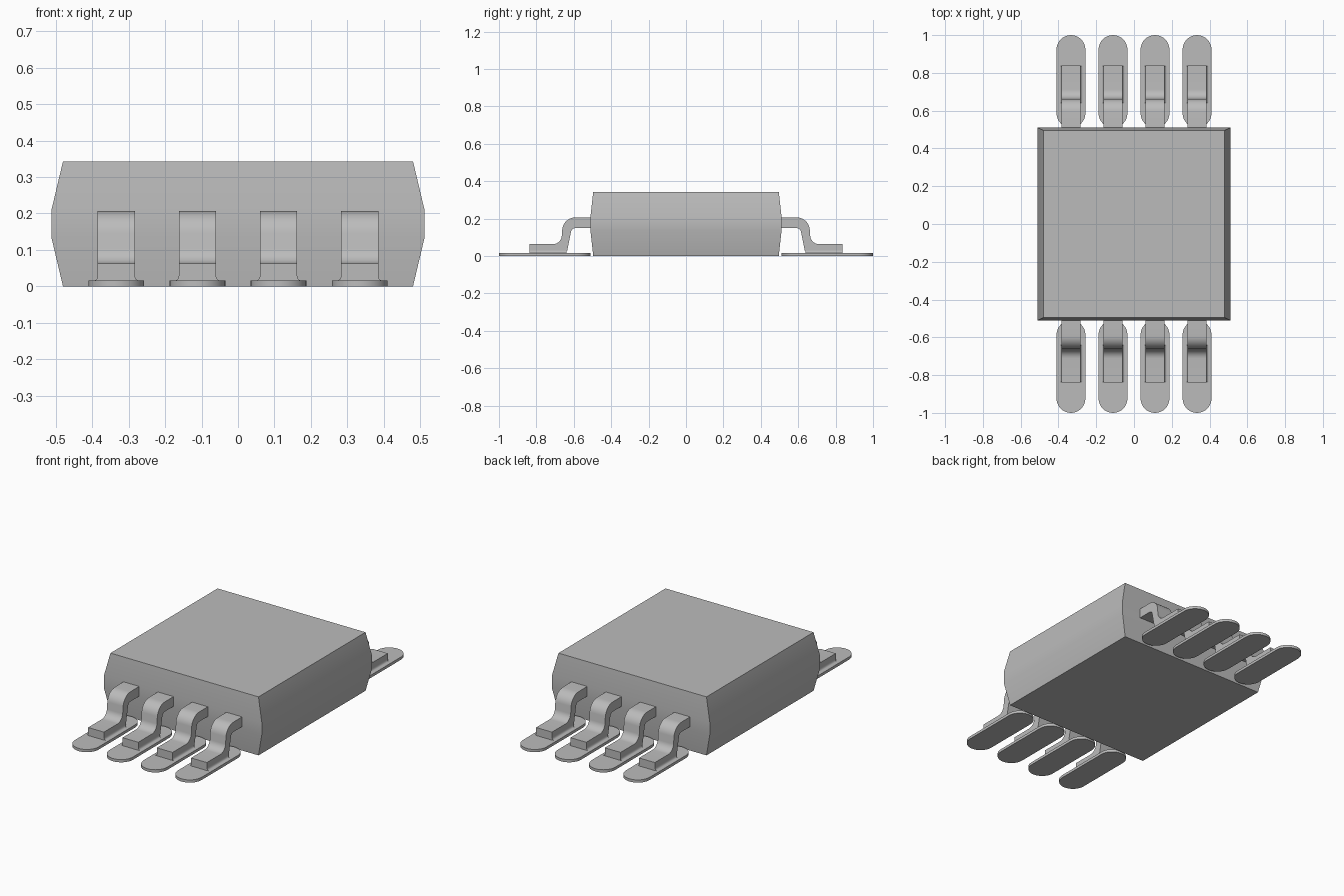
import bpy, bmesh, math
from mathutils import Vector

cube = bpy.data.objects.get("Cube")
if cube:
    bpy.data.objects.remove(cube, do_unlink=True)

grey = bpy.data.materials.new("plain_grey")
grey.use_nodes = True
colour = (0.5, 0.5, 0.5, 1)
grey.diffuse_color = colour
grey.node_tree.nodes["Principled BSDF"].inputs["Base Color"].default_value = colour


def loft(name, rings):
    """Skin a stack of matching closed rings and cap both ends."""
    bm = bmesh.new()
    loops = [[bm.verts.new(p) for p in ring] for ring in rings]
    for a, b in zip(loops, loops[1:]):
        for i in range(len(a)):
            j = (i + 1) % len(a)
            bm.faces.new((a[i], a[j], b[j], b[i]))
    bm.faces.new(loops[0][::-1])
    bm.faces.new(loops[-1])
    bmesh.ops.recalc_face_normals(bm, faces=bm.faces)
    mesh = bpy.data.meshes.new(name)
    bm.to_mesh(mesh)
    bm.free()
    mesh.materials.append(grey)
    obj = bpy.data.objects.new(name, mesh)
    bpy.context.collection.objects.link(obj)
    bpy.ops.object.select_all(action="DESELECT")
    obj.select_set(True)
    bpy.context.view_layer.objects.active = obj
    bpy.ops.object.shade_smooth_by_angle(angle=math.radians(30))
    return obj


def rect(hx, hy, z, cx=0, cy=0):
    return [(cx + sx * hx, cy + sy * hy, z)
            for sx, sy in ((-1, -1), (1, -1), (1, 1), (-1, 1))]


def arc(cy, cz, r, start, end, steps=7):
    angles = [math.radians(start + (end - start) * i / steps) for i in range(steps + 1)]
    return [(cy + r * math.cos(a), cz + r * math.sin(a)) for a in angles]


# Body: drafted block with a vertical band around the middle
loft("body", [rect(0.48, 0.496, 0), rect(0.512, 0.511, 0.135),
              rect(0.512, 0.511, 0.208), rect(0.48, 0.496, 0.343)])

# Side profile of one bent lead: outer edge outwards, inner edge back
PAD_TOP = 0.016
lead_profile = ([(0.49, 0.206)] + arc(0.592, 0.136, 0.07, 90, 8)
                + arc(0.712, 0.111, 0.048, 188, 270)
                + [(0.838, 0.063), (0.838, PAD_TOP - 0.004), (0.645, PAD_TOP - 0.004)]
                + [(0.635, 0.03)] + arc(0.592, 0.126, 0.023, 8, 90)
                + [(0.49, 0.149)])

for side, label in ((-1, "front"), (1, "back")):
    for i in range(4):
        x = (i - 1.5) * 0.2225
        # Solder pad: flat plate with round ends
        outline = []
        for k in range(34):
            a = 2 * math.pi * (k if k < 17 else k - 1) / 32
            end = 0.9235 if k < 17 else 0.5865
            outline.append((x + 0.0765 * math.cos(a),
                            side * (end + 0.0765 * math.sin(a))))
        loft(f"{label}_pad_{i + 1}", [[(px, py, z) for px, py in outline]
                                      for z in (0, PAD_TOP)])
        # Bent lead
        loft(f"{label}_lead_{i + 1}", [[(x + dx, side * y, z) for y, z in lead_profile]
                                       for dx in (-0.051, 0.051)])
        # Small concave solder fillet around the foot
        fillet = []
        for k in range(5):
            t = math.radians(90 * k / 4)
            out = 0.01 * (1 - math.sin(t))
            fillet.append(rect(0.051 + out, 0.098, PAD_TOP + 0.014 * (1 - math.cos(t)),
                               x, side * 0.738))
        loft(f"{label}_fillet_{i + 1}", fillet)
